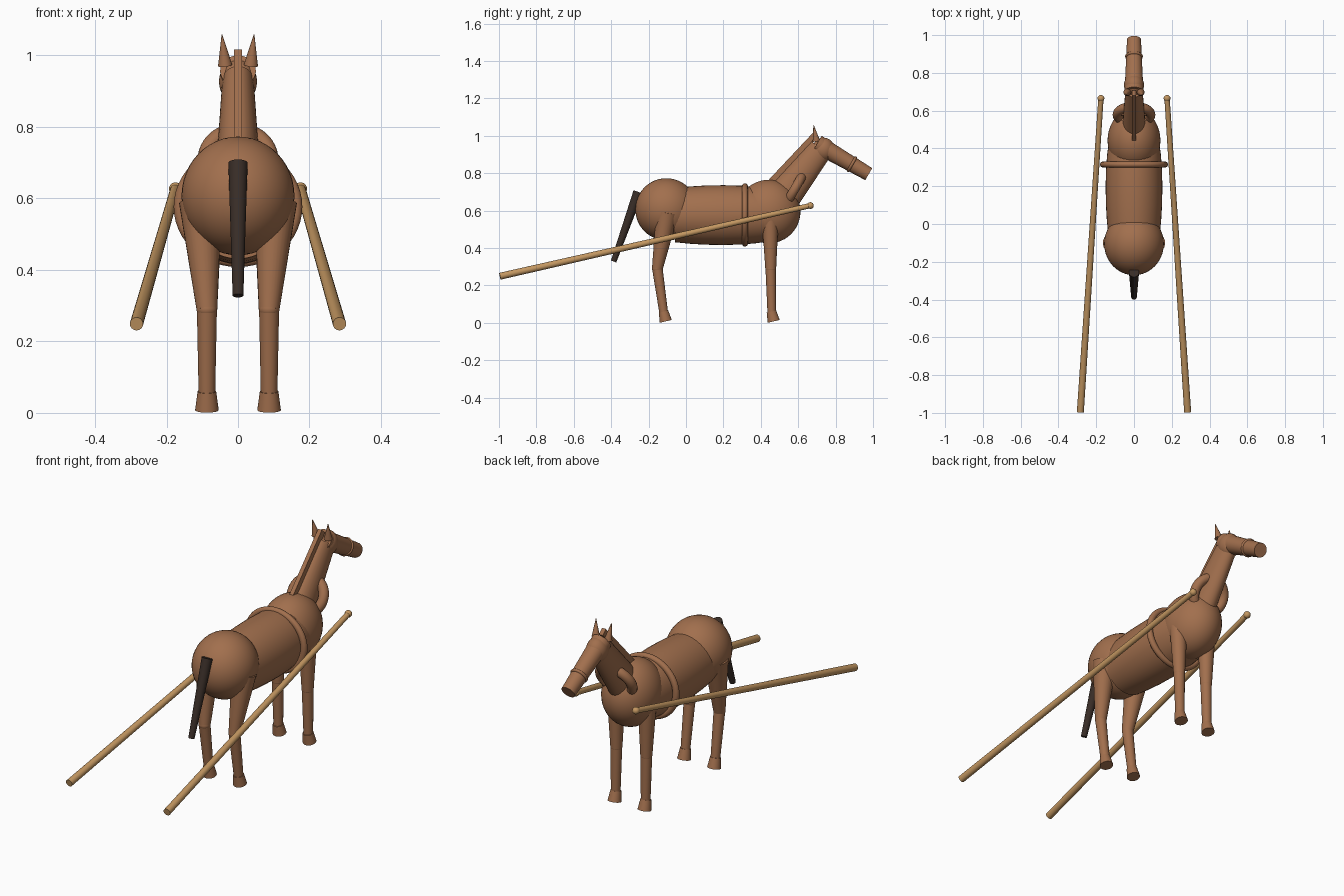
import bpy, math
from mathutils import Vector

if "Cube" in bpy.data.objects:
    bpy.data.objects.remove(bpy.data.objects["Cube"])


def material(name, color):
    m = bpy.data.materials.new(name)
    m.diffuse_color = (*color, 1)
    m.use_nodes = True
    m.node_tree.nodes["Principled BSDF"].inputs["Base Color"].default_value = m.diffuse_color
    return m


COAT = material("coat", (0.36, 0.16, 0.075))
HAIR = material("dark_hair", (0.04, 0.026, 0.02))
WOOD = material("wood", (0.55, 0.31, 0.12))


def finish(name, mat):
    o = bpy.context.object
    o.name = name
    o.data.materials.append(mat)
    bpy.ops.object.transform_apply(location=True, rotation=True, scale=True)
    bpy.ops.object.shade_smooth_by_angle(angle=math.radians(40))
    return o


def ball(name, loc, radii, mat=COAT):
    bpy.ops.mesh.primitive_uv_sphere_add(segments=40, ring_count=24, radius=1, location=loc)
    bpy.context.object.scale = radii
    return finish(name, mat)


def limb(name, a, b, ra, rb, mat=COAT, sx=1.0, verts=28):
    # tapered round bar between two points, optionally flattened across x
    a, b = Vector(a), Vector(b)
    d = b - a
    bpy.ops.mesh.primitive_cone_add(vertices=verts, radius1=ra, radius2=rb, depth=d.length,
                                    location=(a + b) / 2,
                                    rotation=Vector((0, 0, 1)).rotation_difference(d).to_euler())
    bpy.context.object.scale.x = sx
    return finish(name, mat)


def ring(name, loc, major, minor, tilt, scale=(1, 1, 1), mat=COAT):
    bpy.ops.mesh.primitive_torus_add(major_radius=major, minor_radius=minor, major_segments=48,
                                     minor_segments=14, location=loc, rotation=(tilt, 0, 0))
    bpy.context.object.scale = scale
    return finish(name, mat)


# trunk
ball("rump", (0, -0.105, 0.607), (0.158, 0.166, 0.166))
ball("chest", (0, 0.442, 0.595), (0.14, 0.17, 0.17))
profile = [(-0.06, 0), (-0.06, 0.145), (0.02, 0.153), (0.1, 0.158), (0.2, 0.16),
           (0.3, 0.157), (0.38, 0.15), (0.44, 0.14), (0.44, 0)]
N = 40
verts, faces = [], []
for y, r in profile:
    for i in range(N):
        t = 2 * math.pi * i / N
        verts.append((0.94 * r * math.cos(t), y, 0.576 + r * math.sin(t)))
for k in range(len(profile) - 1):
    for i in range(N):
        j = (i + 1) % N
        faces.append((k * N + i, (k + 1) * N + i, (k + 1) * N + j, k * N + j))
mesh = bpy.data.meshes.new("barrel")
mesh.from_pydata(verts, [], faces)
barrel = bpy.data.objects.new("barrel", mesh)
bpy.context.collection.objects.link(barrel)
bpy.ops.object.select_all(action='DESELECT')
bpy.context.view_layer.objects.active = barrel
barrel.select_set(True)
finish("barrel", COAT)

# neck, mane and head
limb("neck", (0, 0.49, 0.635), (0, 0.722, 0.93), 0.095, 0.065, sx=0.68)
a, b = Vector((0, 0.455, 0.752)), Vector((0, 0.693, 1.005))
bpy.ops.mesh.primitive_cube_add(size=1, location=(a + b) / 2,
                                rotation=(math.atan2(b.z - a.z, b.y - a.y), 0, 0))
bpy.context.object.scale = (0.022, (b - a).length, 0.036)
finish("mane", COAT)
ball("skull", (0, 0.735, 0.927), (0.053, 0.06, 0.063))
limb("head", (0, 0.70, 0.957), (0, 0.977, 0.795), 0.05, 0.037)
ring("noseband", (0, 0.887, 0.848), 0.039, 0.008, math.radians(-120))

# harness
ring("girth_strap", (0, 0.315, 0.577), 0.153, 0.016, math.pi / 2, (1.065, 1, 1))
ring("collar", (0, 0.578, 0.71), 0.088, 0.025, math.radians(60))

# paired parts
for side, s in (("left", -1), ("right", 1)):
    limb(side + "_ear", (s * 0.036, 0.697, 0.972), (s * 0.045, 0.682, 1.058), 0.02, 0.001)

    # name, x top, x low, y hip / knee / ankle, z top, thigh radius
    for n, xt, yt, yk, ya, zt, rt in (("back", 0.105, -0.10, -0.153, -0.118, 0.59, 0.06),
                                      ("front", 0.09, 0.45, 0.453, 0.459, 0.58, 0.046)):
        x = s * 0.087
        p = f"{side}_{n}_"
        limb(p + "upper_leg", (s * xt, yt, zt), (x, yk, 0.29), rt, 0.029)
        ball(p + "knee", (x, yk, 0.29), (0.029, 0.029, 0.026))
        limb(p + "lower_leg", (x, yk, 0.29), (x, ya, 0.045), 0.028, 0.023)
        limb(p + "hoof", (x, ya + 0.01, 0.008), (x, ya - 0.002, 0.06), 0.033, 0.026)

    # long shaft with a rounded tip
    tip = (s * 0.175, 0.665, 0.627)
    limb(side + "_shaft", (s * 0.284, -0.995, 0.249), tip, 0.0185, 0.014, WOOD)
    ball(side + "_shaft_tip", tip, (0.018, 0.018, 0.018), WOOD)

limb("tail", (0, -0.255, 0.70), (0, -0.387, 0.328), 0.027, 0.015, HAIR)
